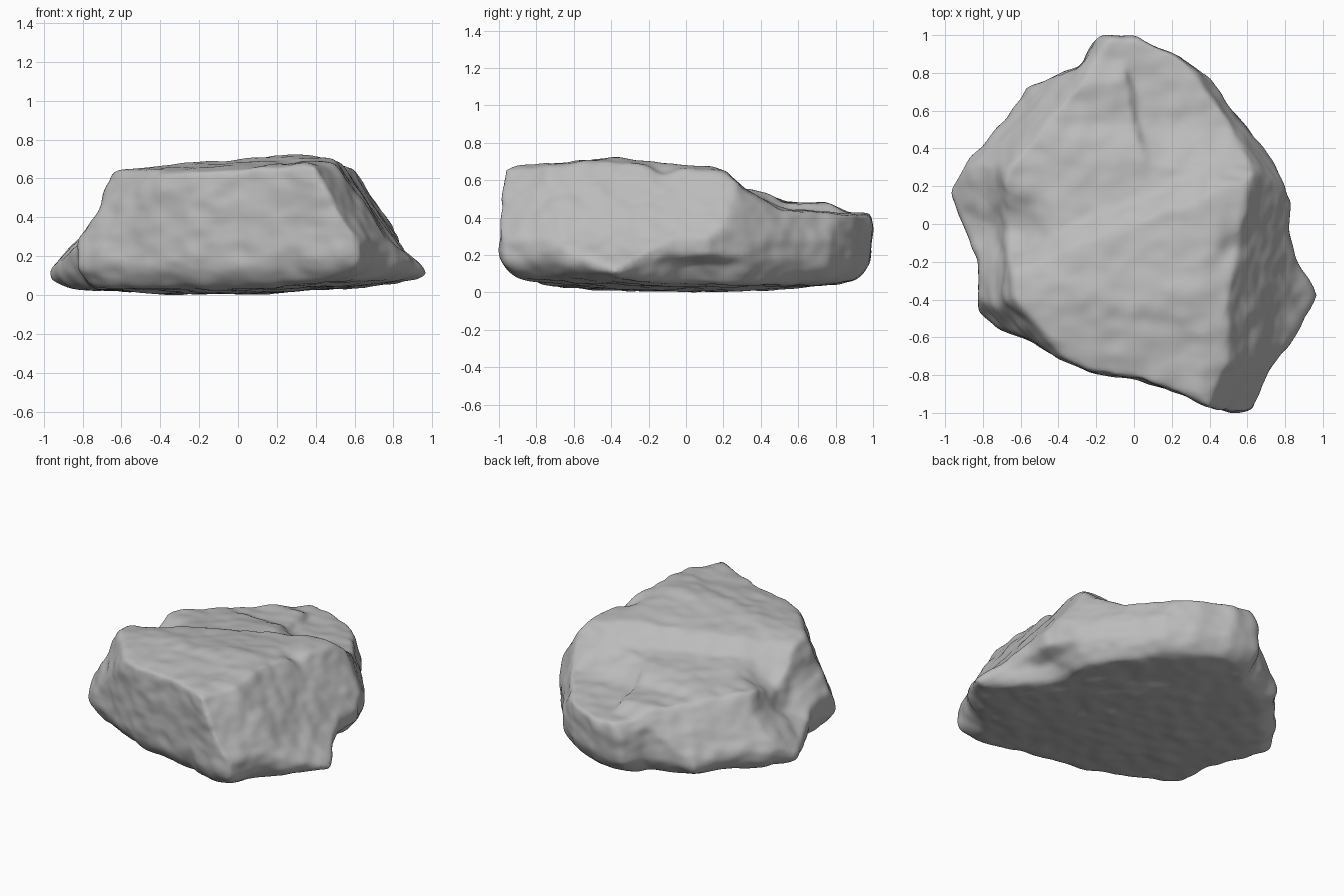
import bpy, bmesh, math
from mathutils import Vector, noise

cube = bpy.data.objects.get("Cube")
if cube:
    bpy.data.objects.remove(cube, do_unlink=True)

# Plan of the boulder at its widest, counterclockwise
OUTLINE = [
    (.97, -.38), (.89, -.24), (.81, -.05), (.82, .12), (.73, .33), (.62, .48),
    (.49, .64), (.4, .77), (.21, .9), (0, .99), (-.2, .99), (-.29, .83),
    (-.48, .76), (-.58, .72), (-.68, .55), (-.88, .35), (-.98, .17), (-.91, 0),
    (-.83, -.2), (-.83, -.45), (-.73, -.55), (-.55, -.62), (-.42, -.7),
    (-.25, -.78), (0, -.82), (.25, -.9), (.4, -.97), (.52, -1), (.62, -.99),
    (.7, -.78), (.85, -.6)]
BLOCK = .8

# Chiselled slopes: plan direction, rim distance, rim height,
# steepness, reach of the steep part, steepness of the toe below it
SLOPES = [
    ((1, -.08), .525, .71, 1.45, .28, .95),    # right face
    ((.9, -.43), .76, .67, 1.8, 1, 0),         # front right corner
    ((.8, .6), .72, .45, 2.6, 1, 0),           # back right edge
    ((-.4, .9), 0, .655, .7, .13, .12),        # step behind the crown
    ((-.75, .66), .7, .5, 1.7, 1, 0),          # back left slope
    ((-1, 0), .67, .58, 3, .06, 1.1),          # left face
    ((-.75, -.66), .76, .6, 2.5, 1, 0)]        # front left corner


def ramp(value, start, end):
    return min(1, max(0, (value - start) / (end - start)))


def bump(x, y, cx, cy, size):
    return math.exp(-((x - cx) ** 2 + (y - cy) ** 2) / size ** 2)


def top_height(x, y):
    crown = .695 + .08 * x - .1 * abs(y + .4) - .2 * max(0, x - .36)
    # raised shelf left of the crack, lower slab right of it
    left = max(.645 - .5 * (y - .2), .48 - .06 * ramp(y, .76, .88))
    right = max(.6 - .53 * (y - .22), .44 - .06 * (y - .55))
    side = ramp(x, .1 - .19 * y, .125 - .19 * y) * ramp(y, .2, .32)
    h = min(crown, left + (right - left) * side)
    for (dx, dy), rim, height, steep, reach, toe in SLOPES:
        out = dx * x + dy * y - rim
        h = min(h, height - steep * min(out, reach) - toe * max(0, out - reach))
    # chipped notch on the right rim, hollow on the left rim
    h -= .04 * bump(x, y, .52, -.13, .07) + .11 * bump(x, y, -.67, -.02, .17)
    return max(h, .11)


def carve(co):
    x, y, t = co.x, co.y, co.z / BLOCK
    top = top_height(x, y)
    base = .005 + .03 * x * x + .03 * max(x, 0) + .05 * y * y
    z = base + (top - base) * t
    # undercut foot, deeper in the right side hollow
    low = max(0, 1 - (z - base) / min(.15, .7 * (top - base)))
    tuck = 1 - .1 * low ** 2
    hollow = .11 * min(1, low * 3) * math.exp(-((y - .08) / .17) ** 2)
    return Vector(((x - hollow * ramp(x, .5, .7)) * tuck, y * tuck, z))


def apply_modifier(obj, kind, **settings):
    mod = obj.modifiers.new(kind.title(), kind)
    for key, value in settings.items():
        setattr(mod, key, value)
    bpy.ops.object.modifier_apply(modifier=mod.name)


# Raw block
mesh = bpy.data.meshes.new("boulder")
boulder = bpy.data.objects.new("boulder", mesh)
bpy.context.collection.objects.link(boulder)
bm = bmesh.new()
floor = bm.faces.new([bm.verts.new((x, y, 0)) for x, y in OUTLINE])
grown = bmesh.ops.extrude_face_region(bm, geom=[floor])["geom"]
bmesh.ops.translate(bm, vec=(0, 0, BLOCK),
                    verts=[g for g in grown if isinstance(g, bmesh.types.BMVert)])
bmesh.ops.recalc_face_normals(bm, faces=bm.faces)
bm.to_mesh(mesh)
bm.free()
bpy.context.view_layer.objects.active = boulder
boulder.select_set(True)

# Carve and weather it
apply_modifier(boulder, "REMESH", mode="VOXEL", voxel_size=.02)
for v in boulder.data.vertices:
    v.co = carve(v.co)
apply_modifier(boulder, "REMESH", mode="VOXEL", voxel_size=.016)
apply_modifier(boulder, "SMOOTH", factor=.5, iterations=7)

# Lumps and fine chips
normals = [v.normal.copy() for v in boulder.data.vertices]
for v, n in zip(boulder.data.vertices, normals):
    lump = noise.noise(v.co * 4)
    chip = noise.noise(v.co * 10 + Vector((3, 1, 2)))
    grain = noise.noise(Vector((v.co.x * 8, v.co.y * 14, v.co.z * 20)))
    v.co += n * (.01 * lump + .009 * chip + .004 * grain)
apply_modifier(boulder, "SMOOTH", factor=.5, iterations=2)

# Rest it on the ground, centred
points = [v.co for v in boulder.data.vertices]
lows = Vector([min(p[i] for p in points) for i in range(3)])
highs = Vector([max(p[i] for p in points) for i in range(3)])
shift = (lows + highs) / 2
shift.z = lows.z
for v in boulder.data.vertices:
    v.co -= shift

# Stone colour
stone = bpy.data.materials.new("grey stone")
stone.use_nodes = True
colour = (.5, .5, .5, 1)
stone.diffuse_color = colour
stone.node_tree.nodes["Principled BSDF"].inputs["Base Color"].default_value = colour
boulder.data.materials.clear()
boulder.data.materials.append(stone)
bpy.ops.object.shade_smooth()
